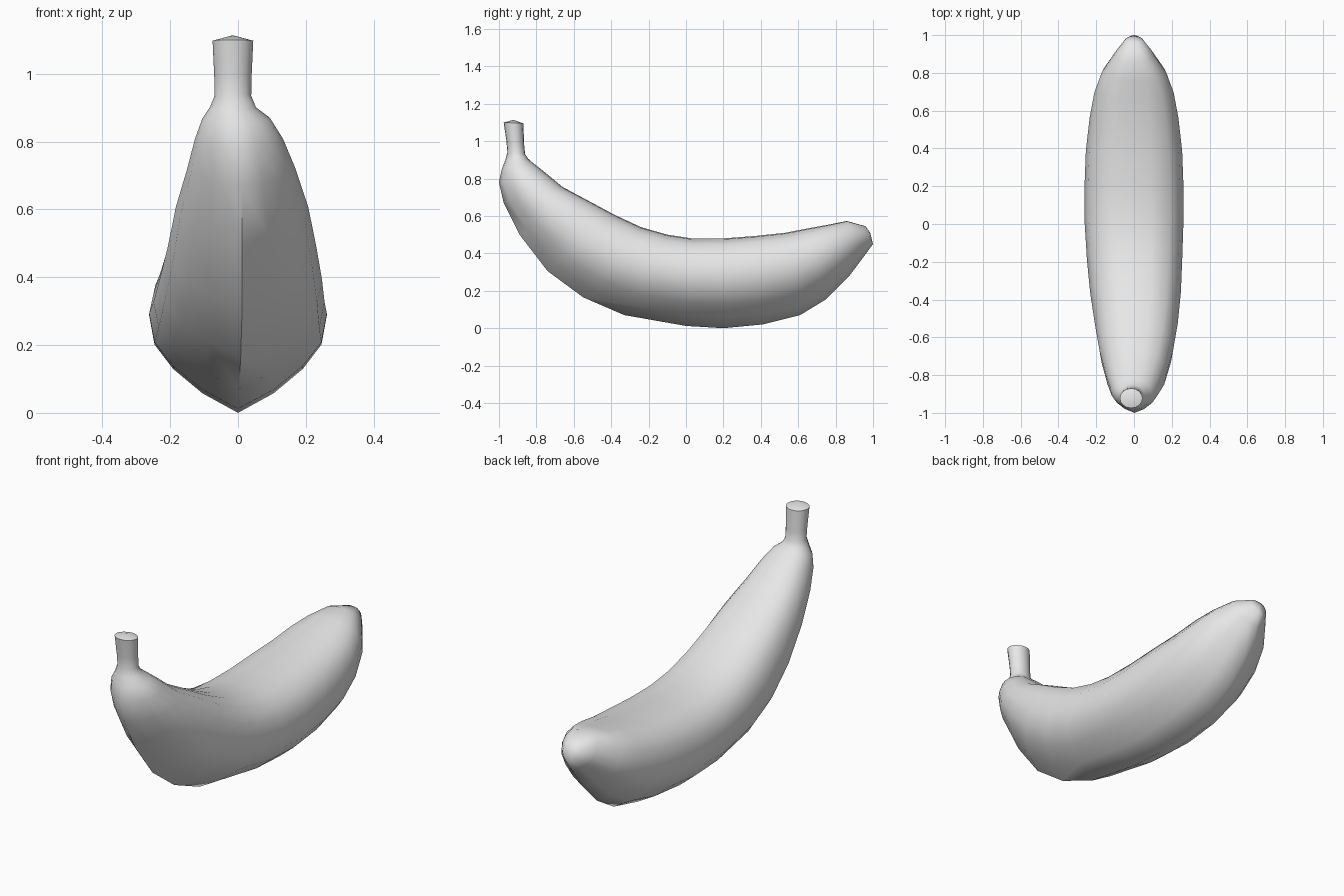
import bpy
import bmesh
from math import sin, cos, pi, radians
from mathutils import Vector

default_cube = bpy.data.objects.get("Cube")
if default_cube:
    bpy.data.objects.remove(default_cube, do_unlink=True)


def make_material(name, colour):
    material = bpy.data.materials.new(name)
    material.use_nodes = True
    material.diffuse_color = colour
    material.node_tree.nodes["Principled BSDF"].inputs["Base Color"].default_value = colour
    return material


# Half cross-section from the keel (0, 0) to the middle of the inner side (0, 1)
KEELED = [(0, 0), (.4, .12), (.73, .27), (.94, .42), (1, .6),
          (.93, .78), (.72, .93), (.35, .99), (0, 1)]
STEPS = len(KEELED) - 1
ROUND = [(sin(pi * i / STEPS), .5 - .5 * cos(pi * i / STEPS)) for i in range(STEPS + 1)]

# Stations: outer y, outer z, inner y, inner z, half width
STEM = [
    (-.975, 1.1, -.87, 1.095, .06),
    (-.96, 1, -.865, .98, .055),
    (-.955, .94, -.86, .93, .054),
    (-.967, .895, -.845, .907, .068),
]
BODY = [
    (-.985, .85, -.82, .885, .1),
    (-1, .78, -.75, .83, .13),
    (-.975, .67, -.66, .755, .16),
    (-.89, .5, -.52, .68, .195),
    (-.74, .305, -.38, .605, .22),
    (-.55, .165, -.24, .54, .24),
    (-.33, .07, -.1, .5, .252),
    (0, .012, .03, .48, .262),
    (.2, 0, .2, .48, .262),
    (.41, .02, .37, .493, .255),
    (.61, .07, .53, .51, .235),
    (.75, .155, .66, .535, .21),
    (.87, .275, .76, .553, .17),
    (.96, .395, .86, .573, .1),
    (1, .45, .96, .545, .045),
]


def add_ring(bm, station, roundness, shift):
    """One closed section, mirrored across the middle plane."""
    outer_y, outer_z, inner_y, inner_z, width = station
    outer = Vector((shift, outer_y, outer_z))
    inner = Vector((shift, inner_y, inner_z))
    half = []
    for keeled, circle in zip(KEELED, ROUND):
        half.append(Vector(keeled).lerp(Vector(circle), roundness))
    ring = half + [Vector((-p.x, p.y)) for p in reversed(half[1:-1])]
    return [bm.verts.new(outer.lerp(inner, p.y) + Vector((p.x * width, 0, 0))) for p in ring]


def cap(bm, ring, offset):
    """Close an end with a slightly domed fan."""
    centre = sum((v.co for v in ring), Vector()) / len(ring)
    tip = bm.verts.new(centre + Vector(offset))
    for a, b in zip(ring, ring[1:] + ring[:1]):
        bm.faces.new((a, b, tip))


# Whole fruit: round stem flowing into the keeled, curved body
bm = bmesh.new()
rings = [add_ring(bm, s, 1, -.015) for s in STEM]
for i, station in enumerate(BODY):
    roundness = max(0, .7 - .25 * i)
    shift = (-.005, .003, .01, .012, .012, .008, .003)[i] if i < 7 else 0
    rings.append(add_ring(bm, station, roundness, shift))

for lower, upper in zip(rings, rings[1:]):
    for i in range(len(lower)):
        j = (i + 1) % len(lower)
        bm.faces.new((lower[i], lower[j], upper[j], upper[i]))

cap(bm, rings[0], (0, 0, .016))
cap(bm, rings[-1], (0, .008, .006))
bmesh.ops.recalc_face_normals(bm, faces=bm.faces)

mesh = bpy.data.meshes.new("banana")
bm.to_mesh(mesh)
bm.free()
mesh.materials.append(make_material("light grey", (.8, .8, .8, 1)))
banana = bpy.data.objects.new("banana", mesh)
bpy.context.collection.objects.link(banana)

# Soft shading with a crisp stem rim
bpy.ops.object.select_all(action="DESELECT")
banana.select_set(True)
bpy.context.view_layer.objects.active = banana
bpy.ops.object.shade_smooth_by_angle(angle=radians(60))
